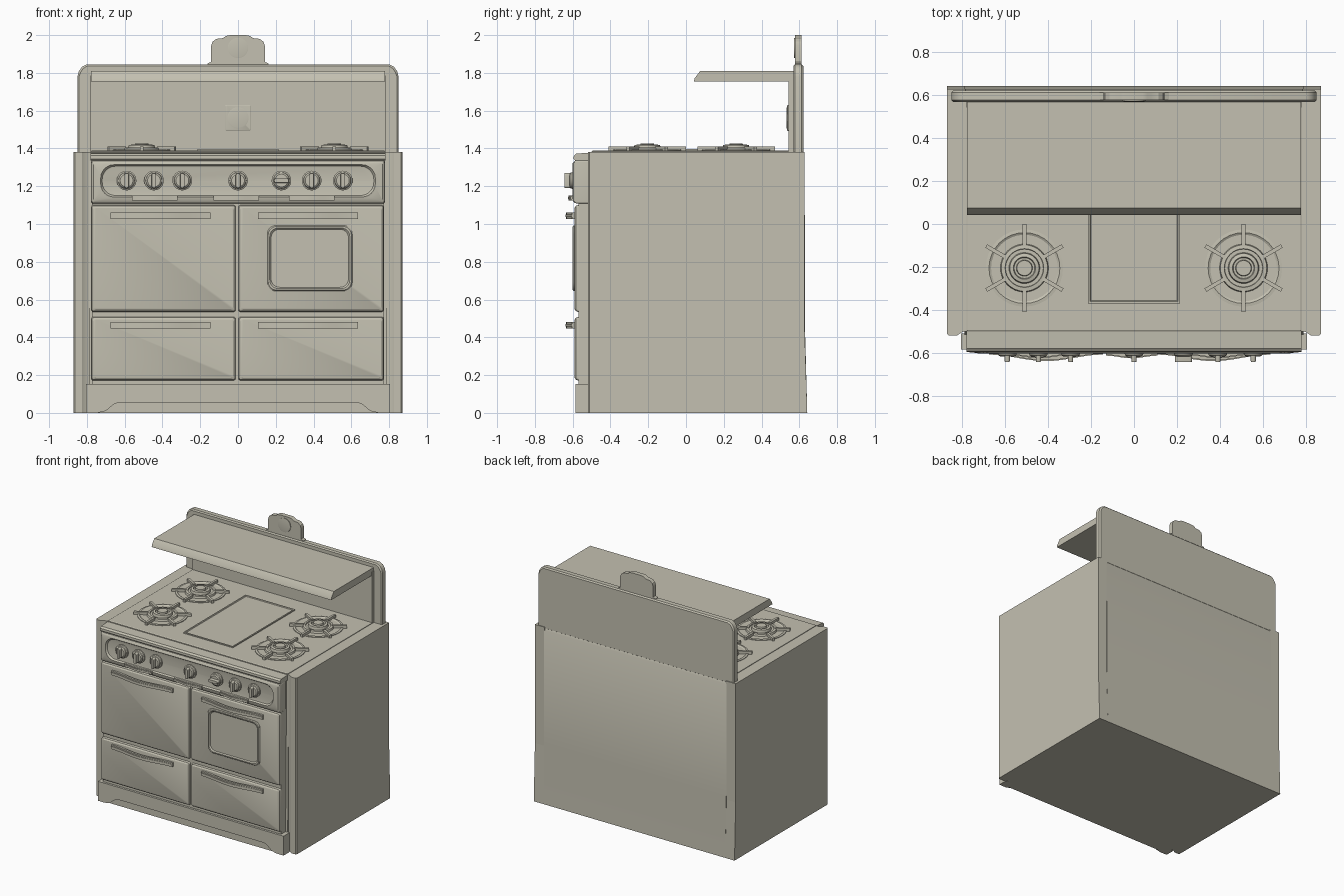
import bpy, bmesh
from math import sin, cos, pi, radians
from mathutils import Vector

cube = bpy.data.objects.get("Cube")
if cube:
    bpy.data.objects.remove(cube)

enamel = bpy.data.materials.new("warm_grey_enamel")
enamel.use_nodes = True
COLOUR = (0.55, 0.53, 0.44, 1)
enamel.diffuse_color = COLOUR
enamel.node_tree.nodes["Principled BSDF"].inputs["Base Color"].default_value = COLOUR
parts = []


def loft(name, rings):
    """Skin a list of equal rings and cap both ends."""
    bm = bmesh.new()
    rows = [[bm.verts.new(p) for p in ring] for ring in rings]
    n = len(rows[0])
    for a, b in zip(rows, rows[1:]):
        for i in range(n):
            j = (i + 1) % n
            bm.faces.new((a[i], a[j], b[j], b[i]))
    bm.faces.new(rows[0])
    bm.faces.new(rows[-1])
    bmesh.ops.recalc_face_normals(bm, faces=bm.faces)
    mesh = bpy.data.meshes.new(name)
    bm.to_mesh(mesh)
    bm.free()
    mesh.materials.append(enamel)
    ob = bpy.data.objects.new(name, mesh)
    bpy.context.collection.objects.link(ob)
    parts.append(ob)
    return ob


def prism(name, pts, axis, lo, hi):
    """Extrude a 2D outline along x, y or z."""
    place = {"x": lambda p, d: (d, p[0], p[1]),
             "y": lambda p, d: (p[0], d, p[1]),
             "z": lambda p, d: (p[0], p[1], d)}[axis]
    return loft(name, [[place(p, d) for p in pts] for d in (lo, hi)])


def box(name, x0, x1, y0, y1, z0, z1):
    return prism(name, [(x0, y0), (x1, y0), (x1, y1), (x0, y1)], "z", z0, z1)


def mirrored(half):
    return half + [(-x, z) for x, z in reversed(half)]


def rrect(x0, x1, z0, z1, r, y, inset=0, n=6):
    """Rounded rectangle ring facing the front."""
    x0, x1, z0, z1 = x0 + inset, x1 - inset, z0 + inset, z1 - inset
    ring = []
    corners = ((x1 - r, z1 - r), (x0 + r, z1 - r), (x0 + r, z0 + r), (x1 - r, z0 + r))
    for k, (cx, cz) in enumerate(corners):
        for i in range(n + 1):
            a = (k + i / n) * pi / 2
            ring.append((cx + r * cos(a), y, cz + r * sin(a)))
    return ring


def lathe(name, centre, profile, axis="z", n=32):
    """Spin (radius, offset) pairs about a vertical or front-back axis."""
    c = Vector(centre)
    rings = []
    for r, d in profile:
        ring = []
        for i in range(n):
            u, v = r * cos(2 * pi * i / n), r * sin(2 * pi * i / n)
            ring.append(c + Vector((u, v, d) if axis == "z" else (u, d, v)))
        rings.append(ring)
    return loft(name, rings)


def front_panel(name, x0, x1, z0, z1):
    """Door or drawer front with a softly rolled edge."""
    loft(name, [rrect(x0, x1, z0, z1, 0.012, y, i) for y, i in
                ((-0.52, 0), (-0.572, 0), (-0.583, 0.004), (-0.59, 0.014))])


def handle(name, x0, x1, z, height, y, bow):
    """Pull bar whose middle bows forward and whose ends rest on the panel."""
    n = 20
    front, back = [], []
    for i in range(n + 1):
        t = i / n
        out = bow * sin(pi * t) ** 2
        x = x0 + (x1 - x0) * t
        front.append((x, y - 0.012 - out))
        back.append((x, y + 0.004 - out))
    outline = front + back[::-1]
    prism(name, outline, "z", z - height / 2, z + height / 2)
    ridge = [(x, v - 0.004) for x, v in front] + [(x, v + 0.002) for x, v in reversed(front)]
    prism(name + "_ridge", ridge, "z", z - height / 5, z + height / 5)


# Cabinet with a slightly flared back
prism("cabinet", [(-0.515, 0), (0.642, 0), (0.63, 0.45), (0.628, 1.355), (0.615, 1.38),
                  (-0.5, 1.38)], "x", -0.79, 0.79)
post = [(0.785, -0.5), (0.80, -0.503), (0.825, -0.52), (0.862, -0.52), (0.87, -0.51),
        (0.87, 0.628), (0.785, 0.628)]
for side, name in ((1, "left"), (-1, "right")):
    prism(name + "_side_panel", [(side * x, y) for x, y in post], "z", 0, 1.38)
    prism(name + "_back_flare", [(0.62, 0), (0.642, 0), (0.628, 0.45), (0.62, 0.45)], "x",
          *sorted((side * 0.785, side * 0.87)))
box("front_core", -0.772, 0.772, -0.568, -0.5, 0, 1.34)

# Cooktop, rolled front edge and griddle
loft("cooktop", [[(x, y, z) for x, y in ((-0.78 + i, -0.5 + i), (0.78 - i, -0.5 + i),
                                         (0.78 - i, 0.56), (-0.78 + i, 0.56))]
                 for z, i in ((1.37, 0), (1.384, 0), (1.388, 0.006))])
prism("cooktop_front_edge", [(-0.49, 1.335), (-0.585, 1.335), (-0.595, 1.345), (-0.594, 1.362),
                             (-0.58, 1.373), (-0.49, 1.378)], "x", -0.78, 0.78)
loft("griddle", [[(sx * (0.215 - i), 0.015 + sy * (0.385 - i), z) for sx, sy in
                  ((-1, -1), (1, -1), (1, 1), (-1, 1))]
                 for z, i in ((1.38, 0), (1.396, 0), (1.396, 0.01), (1.391, 0.014))])

# Burners with six-armed grates
for cx in (-0.51, 0.51):
    for cy in (-0.205, 0.265):
        lathe("burner", (cx, cy, 1.385),
              [(0.18, 0), (0.18, 0.008), (0.165, 0.01), (0.155, 0.004), (0.112, 0.004),
               (0.108, 0.018), (0.09, 0.02), (0.088, 0.012), (0.072, 0.012), (0.068, 0.032),
               (0.052, 0.036), (0.048, 0.026), (0.038, 0.026), (0.035, 0.04), (0.028, 0.04)])
        for k in range(6):
            a = radians(30 + 60 * k)
            d, s = Vector((cos(a), sin(a), 0)), Vector((-sin(a), cos(a), 0)) * 0.009
            c = Vector((cx, cy, 0))
            outline = [c + d * 0.1 - s, c + d * 0.205 - s, c + d * 0.205 + s, c + d * 0.1 + s]
            prism("grate_arm", [(p.x, p.y) for p in outline], "z", 1.387, 1.41)

# Control panel with a recessed fascia
outer = (-0.778, 0.778, 1.108, 1.338)
inner = (-0.735, 0.735, 1.135, 1.322)
loft("control_panel",
     [rrect(*outer, 0.01, y, i) for y, i in ((-0.52, 0), (-0.578, 0), (-0.59, 0.004), (-0.597, 0.012))]
     + [rrect(*inner, 0.07, y, i) for y, i in ((-0.6, 0), (-0.602, 0.008), (-0.59, 0.016), (-0.588, 0.024))])

# Knobs
for x in (-0.59, -0.445, -0.295, 0, 0.23, 0.39, 0.555):
    lathe("knob_dial", (x, -0.586, 1.23), [(0.052, 0), (0.052, -0.012), (0.044, -0.016),
                                           (0.042, -0.024), (0.034, -0.03)], "y")
    w, h = (0.04, 0.012) if x == 0.23 else (0.012, 0.04)
    loft("knob_grip", [rrect(x - w, x + w, 1.23 - h, 1.23 + h, 0.01, y, i)
                       for y, i in ((-0.6, 0), (-0.637, 0), (-0.643, 0.0015))])

# Doors and drawers
for name, x0, x1, hx0, hx1 in (("right", -0.778, -0.012, -0.675, -0.145),
                               ("left", 0.002, 0.772, 0.105, 0.635)):
    front_panel(name + "_door", x0, x1, 0.535, 1.1)
    front_panel(name + "_drawer", x0, x1, 0.172, 0.508)
    handle(name + "_door_handle", hx0, hx1, 1.043, 0.034, -0.592, 0.03)
    handle(name + "_drawer_handle", hx0, hx1, 0.463, 0.034, -0.592, 0.03)

# Small pulls under the control panel
for x in (-0.44, -0.01, 0.39):
    handle("panel_pull", x - 0.12, x + 0.12, 1.138, 0.026, -0.597, 0.012)

# Oven window with raised frame
loft("oven_window", [rrect(0.155, 0.605, 0.645, 0.992, 0.045, y, i) for y, i in
                     ((-0.58, 0), (-0.594, 0), (-0.6, 0.005), (-0.6, 0.013), (-0.592, 0.02))])

# Kick plate with an arched toe space
arch = [(0.805, 0), (0.745, 0), (0.70, 0.01), (0.675, 0.032), (0.65, 0.05), (0.62, 0.055)]
kick = [(-0.805, 0.152), (0.805, 0.152)]
prism("kick_plate", kick + mirrored(arch), "y", -0.585, -0.51)
box("toe_board", -0.76, 0.76, -0.57, -0.5, 0, 0.06)

# Backsplash
slab = [(0.85, 1.36), (0.85, 1.78), (0.843, 1.808), (0.826, 1.832), (0.80, 1.845)]
rim = [(0.842, 1.37), (0.842, 1.78), (0.832, 1.805), (0.818, 1.825), (0.797, 1.836)]
loft("backsplash", [[(x, y, z) for x, z in mirrored(h)] for y, h in
                    ((0.568, rim), (0.576, slab), (0.612, slab), (0.622, rim))])
box("backsplash_inner_panel", -0.78, 0.78, 0.543, 0.58, 1.37, 1.785)

# Warming shelf
prism("shelf", [(0.042, 1.755), (0.046, 1.772), (0.075, 1.81), (0.575, 1.81), (0.575, 1.755)],
      "x", -0.778, 0.778)

# Square outlet plate
loft("outlet_plate", [rrect(-0.068, 0.068, 1.493, 1.63, 0.006, y, i)
                      for y, i in ((0.545, 0), (0.538, 0), (0.536, 0.003))])
lathe("outlet_dial", (0, 0.536, 1.562), [(0.056, 0.002), (0.056, -0.004), (0.05, -0.005)], "y")

# Clock housing and dial
crest = [(0.162, 1.835), (0.162, 1.85), (0.142, 1.858), (0.142, 1.945), (0.135, 1.965),
         (0.115, 1.98), (0.08, 1.984), (0.062, 1.996), (0.04, 2.0)]
prism("clock_housing", mirrored(crest), "y", 0.577, 0.612)
lathe("clock_dial", (0, 0.577, 1.932), [(0.054, 0.002), (0.054, -0.005), (0.048, -0.006)], "y")

# Smooth shading with crisp edges
bpy.ops.object.select_all(action="DESELECT")
for ob in parts:
    ob.select_set(True)
bpy.context.view_layer.objects.active = parts[0]
bpy.ops.object.shade_smooth_by_angle(angle=radians(30))
